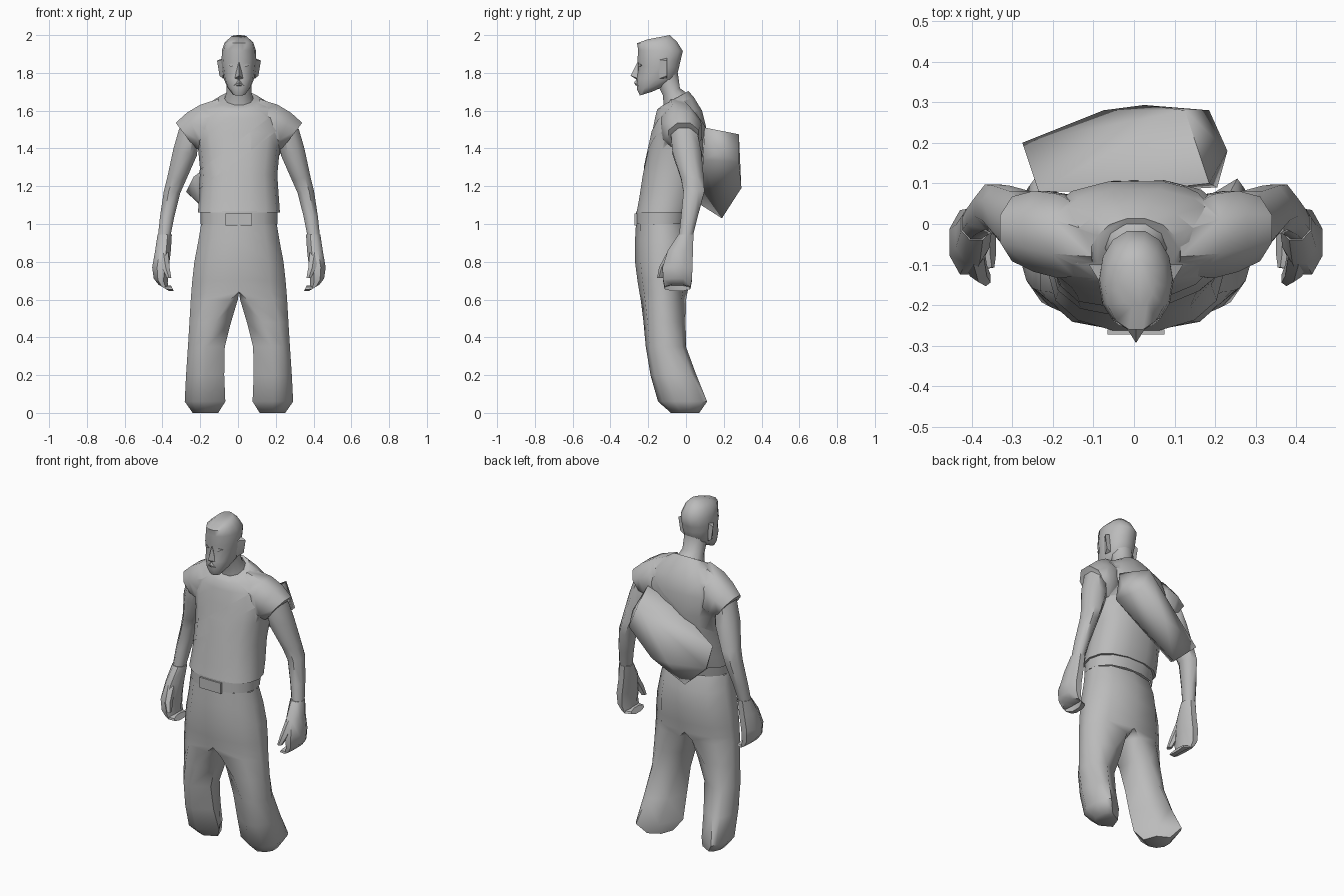
import bpy, bmesh, math
from mathutils import Vector

if "Cube" in bpy.data.objects:
    bpy.data.objects.remove(bpy.data.objects["Cube"])

grey = bpy.data.materials.new("plain grey")
grey.diffuse_color = (0.5, 0.5, 0.5, 1)
grey.use_nodes = True
grey.node_tree.nodes["Principled BSDF"].inputs["Base Color"].default_value = grey.diffuse_color


def finish(name, bm, mirror=False, angle=50):
    bmesh.ops.recalc_face_normals(bm, faces=bm.faces)
    me = bpy.data.meshes.new(name)
    bm.to_mesh(me)
    bm.free()
    me.materials.append(grey)
    ob = bpy.data.objects.new(name, me)
    bpy.context.collection.objects.link(ob)
    ob.location.x = 0.005
    if mirror:
        ob.modifiers.new("mirror", 'MIRROR').merge_threshold = 0.002
    bpy.ops.object.select_all(action='DESELECT')
    ob.select_set(True)
    bpy.context.view_layer.objects.active = ob
    bpy.ops.object.shade_smooth_by_angle(angle=math.radians(angle))
    return ob


def loft(rings, cap_start=True, cap_end=True):
    """Skin a list of equal-length point rings."""
    bm = bmesh.new()
    vs = [[bm.verts.new(p) for p in r] for r in rings]
    n = len(vs[0])
    for a, b in zip(vs, vs[1:]):
        for i in range(n):
            j = (i + 1) % n
            bm.faces.new((a[i], a[j], b[j], b[i]))
    if cap_start:
        bm.faces.new(vs[0])
    if cap_end:
        bm.faces.new(vs[-1])
    return bm


def level(zf, zb, hx, yf, yb, p=2.0, n=14):
    """Rounded section about x = 0, sloping from front height zf to back height zb."""
    pts = []
    for i in range(n):
        t = math.tau * i / n
        c, s = math.cos(t), math.sin(t)
        u = math.copysign(abs(c) ** (2 / p), c)
        v = math.copysign(abs(s) ** (2 / p), s)
        k = (v + 1) / 2
        pts.append((hx * u, yf + (yb - yf) * k, zf + (zb - zf) * k))
    return pts


def limb(cx, cy, cz, ax, az, by, n=8):
    """Oval section of a limb, with half axes (ax, az) in xz and by in y."""
    return [(cx + ax * math.cos(t), cy + by * math.sin(t), cz + az * math.cos(t))
            for t in (math.tau * (i + 0.5) / n for i in range(n))]


def hull(pts):
    bm = bmesh.new()
    for p in pts:
        bm.verts.new(p)
    bmesh.ops.convex_hull(bm, input=bm.verts)
    bmesh.ops.delete(bm, geom=[v for v in bm.verts if not v.link_faces], context='VERTS')
    return bm


# Shirt body
shirt = [level(*r) for r in (
    (1.06, 1.06, .217, -.265, .03, 2.3), (1.13, 1.13, .212, -.252, .055, 2.3),
    (1.26, 1.26, .203, -.232, .085, 2.3), (1.39, 1.40, .216, -.203, .105, 2.4),
    (1.48, 1.52, .235, -.183, .108, 2.4), (1.56, 1.60, .215, -.167, .088, 2.3),
    (1.605, 1.67, .155, -.155, .045, 2.1), (1.62, 1.705, .105, -.137, .015, 2.0))]
body = finish("shirt", loft(shirt))

# Short sleeves sloping down from the neck, joined into the shirt
sleeves = finish("sleeve_helper", loft([limb(.10, -.05, 1.54, .01, .132, .08),
                                        limb(.18, -.03, 1.508, .03, .132, .112),
                                        limb(.235, -.018, 1.488, .043, .11, .108),
                                        limb(.285, -.012, 1.47, .054, .071, .086)]), True)
sleeves.hide_render = True
join = body.modifiers.new("join_sleeves", 'BOOLEAN')
join.operation, join.solver, join.object = 'UNION', 'EXACT', sleeves

# Bag strap: diagonal band lifted just off the shirt
bm = loft(shirt, False, False)
bmesh.ops.recalc_face_normals(bm, faces=bm.faces)
for v in bm.verts:
    v.normal_update()
for v, nrm in [(v, v.normal.copy()) for v in bm.verts]:
    v.co += nrm * 0.004
side = Vector((-.6, 0, .8))
for sgn in (1, -1):
    bmesh.ops.bisect_plane(bm, geom=bm.verts[:] + bm.edges[:] + bm.faces[:],
                           plane_co=Vector((.05, 0, 1.43)) + side * .04 * sgn,
                           plane_no=side * sgn, clear_outer=True)
finish("bag_strap", bm)

# Arms, bent slightly back at the elbow
finish("arms", loft([limb(*r) for r in (
    (.265, -.01, 1.47, .055, .04, .075), (.285, .004, 1.38, .067, .02, .083),
    (.33, .034, 1.24, .053, .01, .065), (.354, .042, 1.17, .047, .006, .06),
    (.38, .018, 1.04, .041, 0, .048), (.395, 0, .94, .036, 0, .04))], False, False), True)

# Hands with curled fingers
finish("hands", loft([limb(*r) for r in (
    (.393, 0, .945, .041, 0, .043), (.402, -.03, .86, .045, 0, .072),
    (.415, -.045, .77, .048, 0, .086), (.414, -.045, .70, .04, .012, .082),
    (.398, -.045, .662, .03, .018, .074), (.352, -.05, .66, .008, .016, .062))]), True)
finish("thumbs", loft([limb(*r, n=6) for r in (
    (.40, -.07, .85, .03, 0, .03), (.388, -.115, .77, .024, 0, .028),
    (.37, -.135, .715, .014, 0, .018))], False), True)


# Trousers: one leg, mirrored and joined down the middle
def leg(z, xi, xo, yf, yb, d, k=0):
    """Half oval (d = 0) turning into a full oval (d = 1); k pulls the back outwards."""
    pts = []
    for i in range(8):
        t = math.radians(-90 + 36 * i)
        if i < 6:
            c, s = max(math.cos(t), 0) / math.cos(math.radians(18)), math.sin(t)
            f = (1 - d) * c ** .85 + d * (.5 + .5 * c)
        else:
            f, s = 0, (.5, -.5)[i - 6]
        f += k * max(s, 0) * (1 - f)
        pts.append((xi + (xo - xi) * f, (yf + yb) / 2 + (yb - yf) / 2 * s, z))
    return pts


bm = loft([leg(*r) for r in (
    (1.0, 0, .2, -.265, .0, 0), (.91, 0, .215, -.27, .03, 0), (.80, 0, .236, -.27, .035, 0),
    (.70, 0, .247, -.257, .02, 0), (.64, 0, .252, -.247, .008, 0),
    (.60, .006, .255, -.24, .0, .3), (.48, .042, .262, -.225, -.002, .75),
    (.35, .075, .27, -.213, 0, 1, .15), (.2, .078, .28, -.188, .055, 1, .4),
    (.06, .072, .287, -.148, .112, 1, .65), (0, .11, .245, -.08, .07, 1, .4))], False)
inner = [f for f in bm.faces if all(abs(v.co.x) < .001 for v in f.verts)]
bmesh.ops.delete(bm, geom=inner, context='FACES')
finish("trousers", bm, True, 60)

# Belt and buckle
finish("belt", loft([level(1.0, 1.0, .203, -.267, .01, 2.2),
                     level(1.065, 1.065, .205, -.267, .025, 2.2)], False, False))
finish("buckle", hull([(x, y, z) for x in (-.07, .07) for y in (-.272, -.26)
                       for z in (.992, 1.055)]), angle=20)

# Neck and head
finish("neck", loft([level(1.61, 1.69, .08, -.12, .015, 2, 10),
                     level(1.68, 1.72, .066, -.125, -.03, 2, 10),
                     level(1.76, 1.80, .064, -.165, -.04, 2, 10)], False, False))
finish("head", loft([level(*r) for r in (
    (1.68, 1.70, .036, -.245, -.18, 2.3), (1.715, 1.735, .062, -.262, -.10, 2.2),
    (1.77, 1.765, .08, -.262, -.05, 2.2), (1.835, 1.83, .09, -.252, -.034, 2.1),
    (1.865, 1.865, .092, -.26, -.026, 2.1), (1.92, 1.915, .09, -.256, -.014, 2.1),
    (1.957, 1.965, .076, -.262, -.045, 2.1), (1.977, 2.0, .045, -.205, -.085, 2.0))]),
    angle=60)
finish("nose", hull([(0, -.255, 1.86), (0, -.293, 1.785), (-.024, -.255, 1.77),
                     (.024, -.255, 1.77), (0, -.262, 1.765), (0, -.22, 1.8)]), angle=30)
finish("moustache", hull([(0, -.275, 1.75), (.04, -.245, 1.725), (-.04, -.245, 1.725),
                          (0, -.268, 1.735), (0, -.23, 1.74), (0, -.262, 1.765)]), angle=30)
finish("ears", hull([(.085, -.15, 1.87), (.085, -.14, 1.77), (.116, -.10, 1.865),
                     (.103, -.10, 1.785), (.08, -.10, 1.88), (.08, -.10, 1.77)]), True)
finish("eyes", hull([(.022, -.254, 1.84), (.04, -.25, 1.85), (.06, -.235, 1.842),
                     (.04, -.25, 1.832), (.04, -.22, 1.84)]), True, 30)

# Slung bag
finish("bag", hull([
    (.18, .10, 1.51), (.225, .18, 1.38), (.18, .28, 1.33), (.12, .28, 1.475),
    (.20, .09, 1.34), (.02, .293, 1.19), (-.08, .28, 1.18), (-.13, .19, 1.03),
    (-.28, .20, 1.17), (-.24, .08, 1.25), (-.20, .08, 1.10), (.0, .08, 1.43)]), angle=75)
